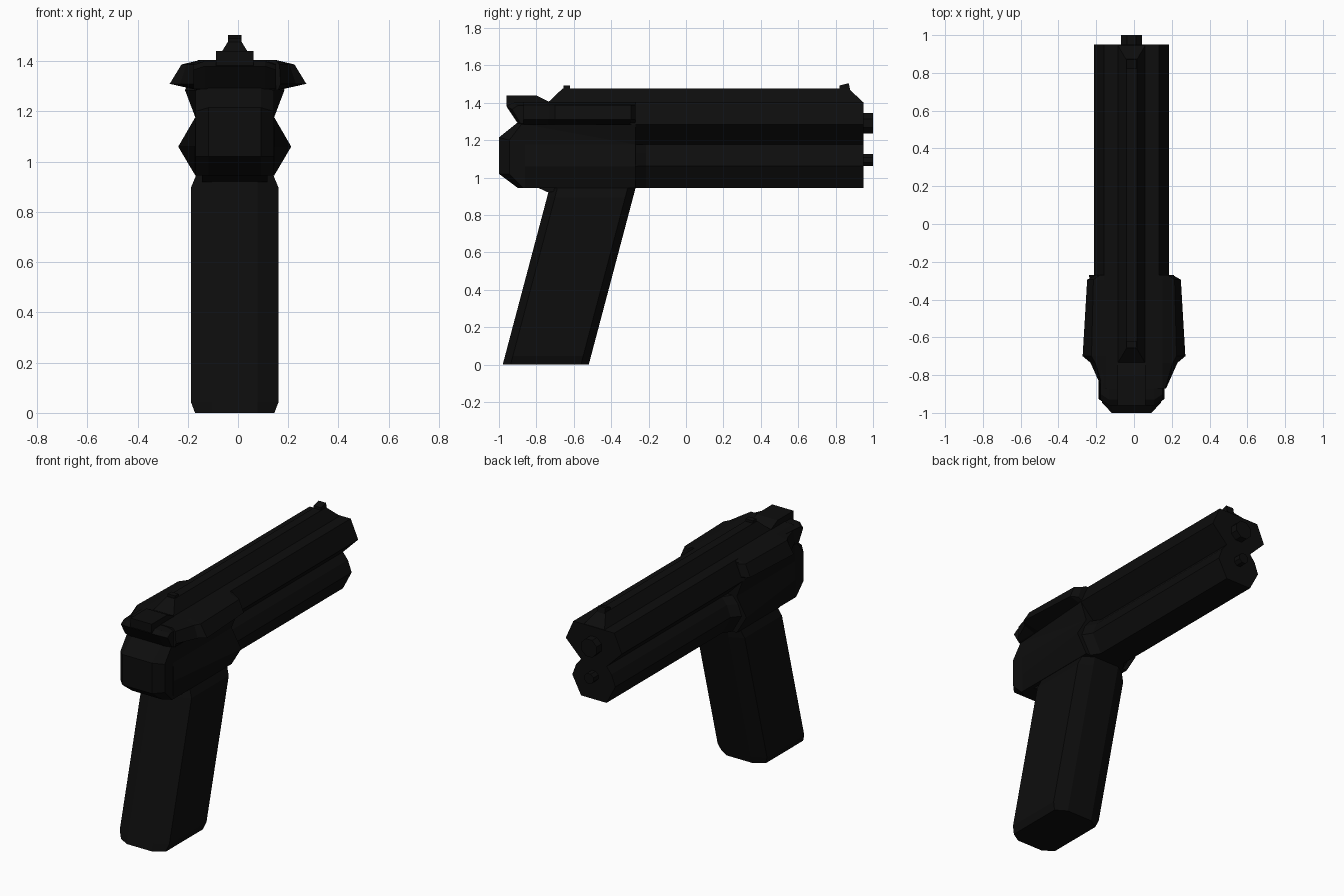
import bpy, bmesh, math
from mathutils import Matrix

if "Cube" in bpy.data.objects:
    bpy.data.objects.remove(bpy.data.objects["Cube"])

CX = -0.013  # centre plane of the body

mat = bpy.data.materials.new("black_metal")
mat.diffuse_color = (0.004, 0.004, 0.004, 1)
mat.use_nodes = True
mat.node_tree.nodes["Principled BSDF"].inputs["Base Color"].default_value = mat.diffuse_color


def finish(name, bm):
    bmesh.ops.recalc_face_normals(bm, faces=bm.faces)
    me = bpy.data.meshes.new(name)
    bm.to_mesh(me)
    bm.free()
    me.materials.append(mat)
    ob = bpy.data.objects.new(name, me)
    bpy.context.collection.objects.link(ob)
    return ob


def loft(name, rings):
    """Skin equal-length rings of points and cap both ends."""
    bm = bmesh.new()
    vs = [[bm.verts.new(p) for p in r] for r in rings]
    n = len(vs[0])
    for a, b in zip(vs, vs[1:]):
        for i in range(n):
            j = (i + 1) % n
            bm.faces.new((a[i], a[j], b[j], b[i]))
    bm.faces.new(vs[0])
    bm.faces.new(vs[-1])
    return finish(name, bm)


def mirror_xz(half, y):
    """Closed symmetric cross-section at depth y from right-hand (x, z) points."""
    return ([(CX + x, y, z) for x, z in half] +
            [(CX - x, y, z) for x, z in reversed(half)])


def side(profile, x):
    return [(CX + x, y, z) for y, z in profile]


def slab(name, profile, half):
    return loft(name, [side(profile, -half), side(profile, half)])


# Slide: flat top flaring to a side edge, tucked in deeply at the waist
slide = [(0.145, 1.405), (0.198, 1.285), (0.09, 1.177)]
loft("slide", [mirror_xz(slide, y) for y in (-0.30, 0.95)])

# Lower rail: wider where it leaves the frame
rail_root = [(0.13, 1.178), (0.17, 1.13), (0.195, 1.06), (0.13, 0.945)]
rail = [(0.09, 1.178), (0.125, 1.135), (0.152, 1.063), (0.09, 0.945)]
loft("lower_rail", [mirror_xz(rail_root, -0.275), mirror_xz(rail, -0.215),
                    mirror_xz(rail, 0.95)])

# Ridge along the top of the slide, sloped at both ends
loft("top_ridge", [[(CX + s * w, y, z) for s, w, y, z in
                    ((-1, 0.075, a, 1.40), (-1, 0.028, b, 1.476),
                     (1, 0.028, b, 1.476), (1, 0.075, a, 1.40))]
                   for a, b in ((-0.74, -0.66), (0.95, 0.87))])

# Rear frame: full profile in the middle, chamfered towards the sides
core = [(-0.27, 0.945), (-0.90, 0.945), (-1.0, 1.02), (-1.0, 1.215),
        (-0.90, 1.295), (-0.27, 1.295)]
cheek = [(-0.27, 0.945), (-0.87, 0.945), (-0.945, 1.02), (-0.945, 1.20),
         (-0.88, 1.285), (-0.27, 1.285)]
loft("rear_frame", [side(cheek, -0.157), side(core, -0.105),
                    side(core, 0.105), side(cheek, 0.157)])

# Side panels swelling outwards towards the front of the frame
loft("frame_flare", [mirror_xz([(w0, 1.285), (0.157, 1.177), (w1, 1.06), (0.157, 0.945)], y)
                     for y, w0, w1 in ((-0.86, 0.157, 0.158), (-0.27, 0.198, 0.225))])

# Upper rear block with ears on both sides of the hammer
ear_in = [(-0.90, 1.29), (-0.96, 1.38), (-0.93, 1.40), (-0.74, 1.405),
          (-0.27, 1.405), (-0.27, 1.29)]
ear_out = [(-0.885, 1.29), (-0.93, 1.365), (-0.90, 1.385), (-0.74, 1.395),
           (-0.27, 1.395), (-0.27, 1.29)]
loft("upper_frame", [side(ear_out, -0.165), side(ear_in, -0.12),
                     side(ear_in, 0.12), side(ear_out, 0.165)])


# Flared shoulder wings over the rear frame
def wing_ring(y, tip, mid):
    return [(s * w, y, z) for s, w, z in
            ((1, 0.15, 1.405), (1, mid, 1.387), (1, tip, 1.31), (1, 0.16, 1.285),
             (-1, 0.16, 1.285), (-1, tip, 1.31), (-1, mid, 1.387), (-1, 0.15, 1.405))]


loft("shoulder_wings", [wing_ring(-0.87, 0.17, 0.165), wing_ring(-0.735, 0.23, 0.205),
                        wing_ring(-0.70, 0.272, 0.225), wing_ring(-0.295, 0.248, 0.215),
                        wing_ring(-0.27, 0.205, 0.18)])

# Hammer
slab("hammer", [(-0.96, 1.44), (-0.80, 1.44), (-0.73, 1.405), (-0.73, 1.29),
                (-0.90, 1.29), (-0.96, 1.385)], 0.075)


# Grip: raked eight-sided column with narrowed ends
def grip_ring(z, half):
    back, front = -0.98 + 0.265 * z, -0.52 + 0.265 * z
    edge = [(0.09, back), (half, back + 0.042), (half, front - 0.042), (0.09, front)]
    return ([(CX + x, y, z) for x, y in edge] +
            [(CX - x, y, z) for x, y in reversed(edge)])


loft("grip", [grip_ring(z, h) for z, h in
              ((0, 0.158), (0.045, 0.175), (0.895, 0.175), (0.948, 0.153))])
slab("grip_collar", [(-0.80, 0.95), (-0.735, 0.92), (-0.60, 0.95)], 0.13)

# Sights
slab("front_sight", [(0.82, 1.47), (0.82, 1.492), (0.87, 1.505), (0.88, 1.46)], 0.026)
slab("rear_sight", [(-0.655, 1.46), (-0.655, 1.492), (-0.62, 1.492), (-0.62, 1.46)], 0.026)

# Eight-sided barrel tips
for name, z, r in (("upper_barrel", 1.29, 0.055), ("lower_barrel", 1.095, 0.032)):
    bm = bmesh.new()
    outer = r / math.cos(math.pi / 8)
    bmesh.ops.create_cone(bm, cap_ends=True, segments=8, radius1=outer, radius2=outer,
                          depth=0.1, matrix=Matrix.Translation((CX, 0.95, z)) @
                          Matrix.Rotation(math.pi / 2, 4, 'X') @
                          Matrix.Rotation(math.pi / 8, 4, 'Z'))
    finish(name, bm)
